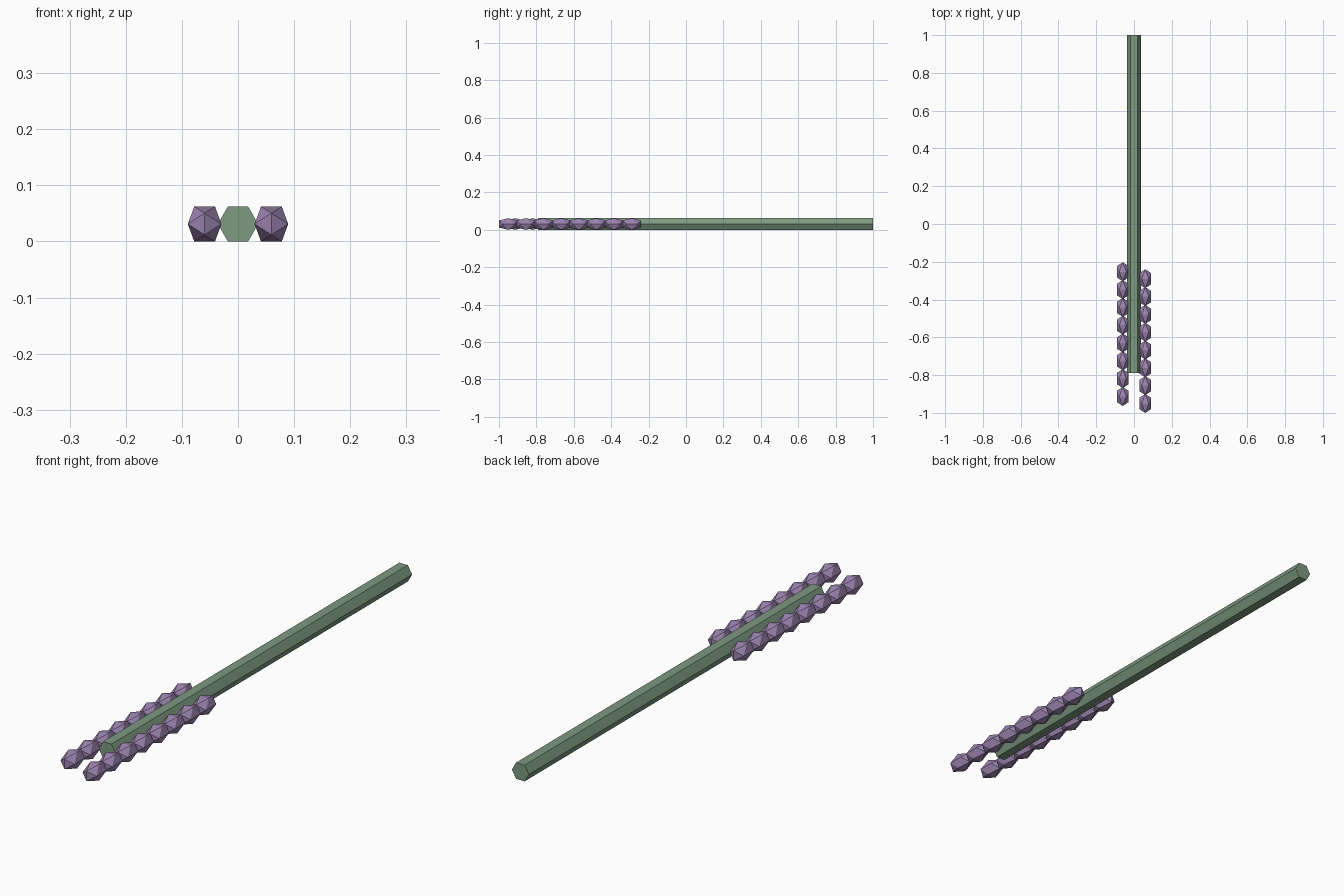
import bpy, bmesh, math
from mathutils import Vector

if "Cube" in bpy.data.objects:
    bpy.data.objects.remove(bpy.data.objects["Cube"], do_unlink=True)

PHI = (1 + math.sqrt(5)) / 2
MID_Z = 0.031


def make_material(name, rgb):
    mat = bpy.data.materials.new(name)
    mat.use_nodes = True
    color = (*rgb, 1.0)
    mat.diffuse_color = color
    mat.node_tree.nodes["Principled BSDF"].inputs["Base Color"].default_value = color
    return mat


def finish(bm, name, mat):
    bmesh.ops.recalc_face_normals(bm, faces=bm.faces)
    mesh = bpy.data.meshes.new(name)
    bm.to_mesh(mesh)
    bm.free()
    mesh.materials.append(mat)
    obj = bpy.data.objects.new(name, mesh)
    bpy.context.collection.objects.link(obj)
    return obj


green = make_material("stem green", (0.205, 0.32, 0.215))
purple = make_material("bud purple", (0.33, 0.23, 0.43))


# Stem: a six-sided rod lying along y
def build_stem(radius, front, back):
    bm = bmesh.new()
    ring = []
    for k in range(6):
        a = math.radians(60 * k)
        ring.append(bm.verts.new((radius * math.cos(a), front, MID_Z + radius * math.sin(a))))
    cap = bm.faces.new(ring)
    grown = bmesh.ops.extrude_face_region(bm, geom=[cap], use_keep_orig=True)
    moved = [v for v in grown["geom"] if isinstance(v, bmesh.types.BMVert)]
    bmesh.ops.translate(bm, verts=moved, vec=(0, back - front, 0))
    return finish(bm, "stem", green)


# Buds: stretched twenty-sided beads
def add_bud(bm, center, half):
    verts = []
    for s in (-1, 1):
        for t in (-PHI, PHI):
            for p in ((s, 0, t), (t, s, 0), (0, t, s)):
                offset = Vector([c * h / PHI for c, h in zip(p, half)])
                verts.append(bm.verts.new(center + offset))
    bmesh.ops.convex_hull(bm, input=verts)


def build_row(name, x, first_y, count=8, step=0.0943):
    bm = bmesh.new()
    for i in range(count):
        add_bud(bm, Vector((x, first_y + i * step, MID_Z)), (0.03, 0.05, 0.031))
    return finish(bm, name, purple)


build_stem(0.036, -0.79, 1.0)
build_row("left_bud_row", 0.0595, -0.95)
build_row("right_bud_row", -0.0595, -0.913)
